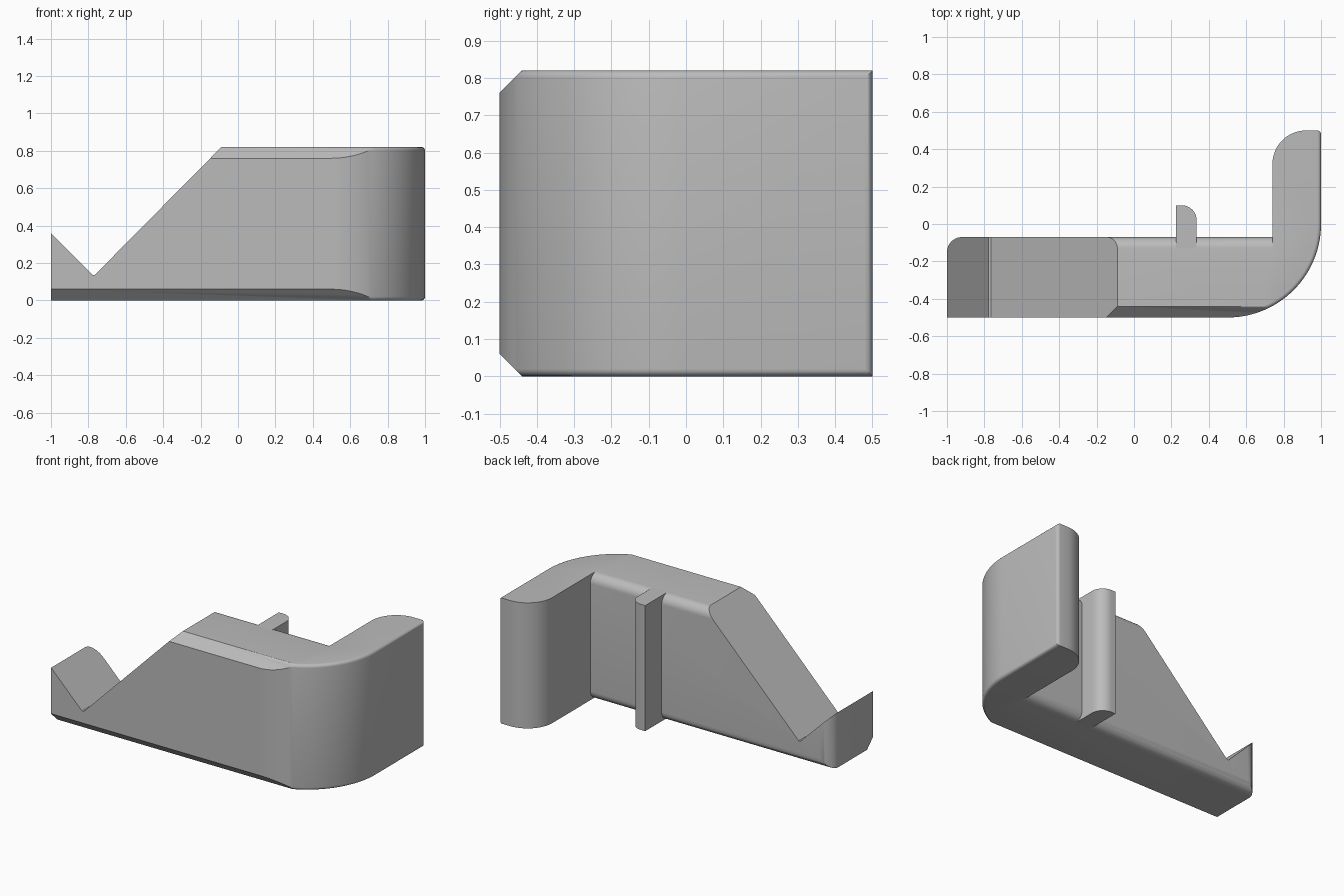
import bpy, bmesh, math
from mathutils import Vector

cube = bpy.data.objects.get("Cube")
if cube:
    bpy.data.objects.remove(cube, do_unlink=True)

HEIGHT = 0.82
FRONT, BACK = -0.5, -0.07
FILLET, CHAMFER = 0.06, 0.06

grey = bpy.data.materials.new("plain grey")
grey.use_nodes = True
colour = (0.5, 0.5, 0.5, 1)
grey.diffuse_color = colour
grey.node_tree.nodes["Principled BSDF"].inputs["Base Color"].default_value = colour


def arc(cx, cy, r, start, end, steps=16):
    """Points of an arc, angles in degrees."""
    angles = [math.radians(start + (end - start) * i / steps) for i in range(steps + 1)]
    return [(cx + r * math.cos(a), cy + r * math.sin(a)) for a in angles]


def prism(name, outline, axis, start, end, round_edge=None):
    """Extrude a flat outline along an axis; optionally round chosen edges."""
    place = {"x": lambda u, v, w: (w, u, v),
             "y": lambda u, v, w: (u, w, v),
             "z": lambda u, v, w: (u, v, w)}[axis]
    bm = bmesh.new()
    face = bm.faces.new([bm.verts.new(place(u, v, start)) for u, v in outline])
    grown = bmesh.ops.extrude_face_region(bm, geom=[face])["geom"]
    shift = Vector(place(0, 0, end - start))
    bmesh.ops.translate(bm, vec=shift,
                        verts=[g for g in grown if isinstance(g, bmesh.types.BMVert)])
    bmesh.ops.recalc_face_normals(bm, faces=bm.faces)
    if round_edge:
        bmesh.ops.bevel(bm, geom=[e for e in bm.edges if round_edge(e)], offset=0.02,
                        segments=5, profile=0.5, affect='EDGES', clamp_overlap=True)
    mesh = bpy.data.meshes.new(name)
    bm.to_mesh(mesh)
    bm.free()
    mesh.materials.append(grey)
    obj = bpy.data.objects.new(name, mesh)
    bpy.context.collection.objects.link(obj)
    return obj


def select(obj):
    bpy.ops.object.select_all(action='DESELECT')
    obj.select_set(True)
    bpy.context.view_layer.objects.active = obj


def cut(obj, cutter):
    cutter.hide_render = True
    mod = obj.modifiers.new("cut", 'BOOLEAN')
    mod.operation, mod.solver, mod.object = 'DIFFERENCE', 'EXACT', cutter
    select(obj)
    bpy.ops.object.modifier_apply(modifier=mod.name)
    bpy.data.objects.remove(cutter, do_unlink=True)


def outer_rim(e):
    """Rim of the bend and side wall, plus the upright at the hook tip."""
    a, b = (v.co for v in e.verts)
    if abs(a.z - b.z) > 0.1:
        return a.x > 0.99 and a.y > 0.49
    on_wall = lambda p: p.y < FRONT + 0.001 or p.x > 0.999 or (
        p.x > 0.5 and p.y < 0 and math.hypot(p.x - 0.5, p.y) > 0.49)
    return on_wall(a) and on_wall(b)


# Hooked body, outlined from above
plan = [(-1, FRONT)] + arc(0.5, 0, 0.5, -90, 0, 32) + [(1, 0.5)]
plan += arc(0.92, 0.32, 0.18, 90, 180) + [(0.74, BACK)]
plan += arc(-0.92, BACK - 0.08, 0.08, 90, 180, 10)
body = prism("hooked_body", plan, "z", 0, HEIGHT, outer_rim)

# Front chamfers and back rounding, top and bottom
wedge = [(FRONT - 0.1, CHAMFER + 0.1), (FRONT + CHAMFER + 0.1, -0.1), (FRONT - 0.1, -0.1)]
corner = arc(BACK - FILLET, FILLET, FILLET, -90, 0, 10)
corner += [(BACK + 0.02, FILLET), (BACK + 0.02, -0.05), (BACK - FILLET, -0.05)]
for flip in (False, True):
    for name, shape, end in (("chamfer_cutter", wedge, 1.1), ("round_cutter", corner, 0.74)):
        outline = [(y, HEIGHT - z if flip else z) for y, z in shape]
        cut(body, prism(name, outline, "x", -1.1, end))

# Sloping notch
notch = [(-1.1, 0.46), (-0.777, 0.137), (-0.765, 0.137), (0.01, 0.92), (-1.1, 0.92)]
cut(body, prism("notch_cutter", notch, "y", -0.7, 0.1))

# Upright rib on the back
rib_plan = [(0.225, BACK - FILLET), (0.335, BACK - FILLET)]
rib_plan += arc(0.255, 0.02, 0.08, 0, 90, 12) + [(0.225, 0.1)]
rib = prism("back_rib", rib_plan, "z", 0, HEIGHT)

for obj in (body, rib):
    select(obj)
    bpy.ops.object.shade_smooth_by_angle(angle=math.radians(30))
